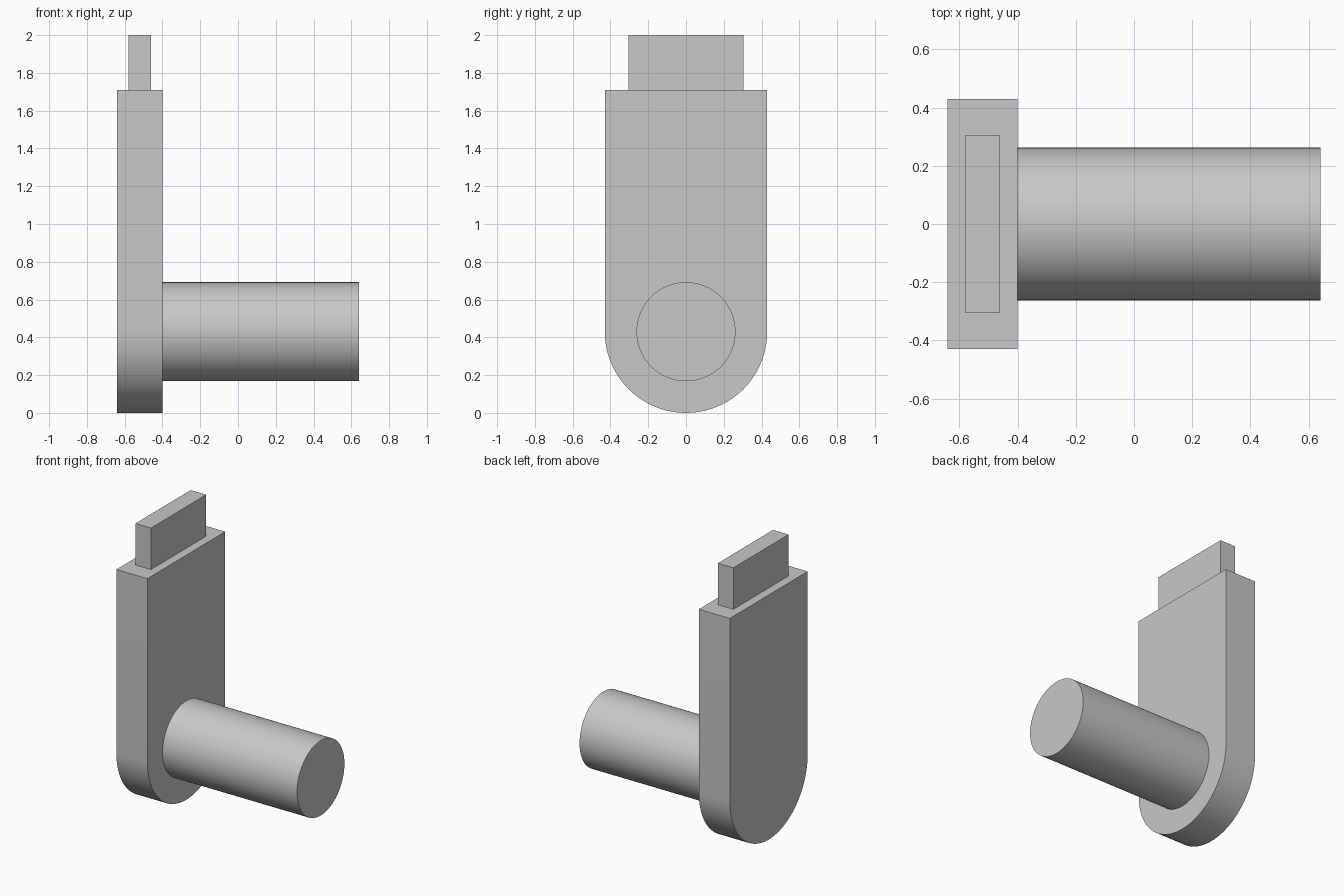
import bpy, bmesh, math
from mathutils import Matrix

cube = bpy.data.objects.get("Cube")
if cube:
    bpy.data.objects.remove(cube, do_unlink=True)

grey = bpy.data.materials.new("plain grey")
grey.use_nodes = True
colour = (0.58, 0.58, 0.58, 1)
grey.diffuse_color = colour
grey.node_tree.nodes["Principled BSDF"].inputs["Base Color"].default_value = colour

PLATE_LEFT, PLATE_RIGHT = -0.64, -0.40
AXIS_Z = 0.43       # shared centre of the rounded end and the pin
PLATE_TOP = 1.71


def extrude_x(name, outline, x0, x1):
    """Extrude a (y, z) outline along x into a closed solid."""
    bm = bmesh.new()
    face = bm.faces.new([bm.verts.new((x0, y, z)) for y, z in outline])
    result = bmesh.ops.extrude_face_region(bm, geom=[face])
    moved = [v for v in result["geom"] if isinstance(v, bmesh.types.BMVert)]
    bmesh.ops.translate(bm, verts=moved, vec=(x1 - x0, 0, 0))
    bmesh.ops.recalc_face_normals(bm, faces=bm.faces)
    mesh = bpy.data.meshes.new(name)
    bm.to_mesh(mesh)
    bm.free()
    mesh.materials.append(grey)
    obj = bpy.data.objects.new(name, mesh)
    bpy.context.collection.objects.link(obj)
    bpy.ops.object.select_all(action="DESELECT")
    obj.select_set(True)
    bpy.context.view_layer.objects.active = obj
    bpy.ops.object.shade_smooth_by_angle(angle=math.radians(30))
    return obj


def arc(radius, start, end, steps):
    """Points of an arc around the pin axis, in the yz plane."""
    angles = [start + (end - start) * i / steps for i in range(steps + 1)]
    return [(radius * math.cos(a), AXIS_Z + radius * math.sin(a)) for a in angles]


# Upright plate: square top, half-round bottom
half_width = AXIS_Z
plate_outline = arc(half_width, math.pi, 2 * math.pi, 48)
plate_outline += [(half_width, PLATE_TOP), (-half_width, PLATE_TOP)]
extrude_x("upright_plate", plate_outline, PLATE_LEFT, PLATE_RIGHT)

# Round pin standing out from the plate
extrude_x("round_pin", arc(0.262, 0, 2 * math.pi, 96)[:-1], PLATE_RIGHT, 0.64)

# Narrow tab on top of the plate
tab = 0.305
extrude_x("top_tab", [(-tab, PLATE_TOP), (tab, PLATE_TOP), (tab, 2), (-tab, 2)], -0.58, -0.46)
